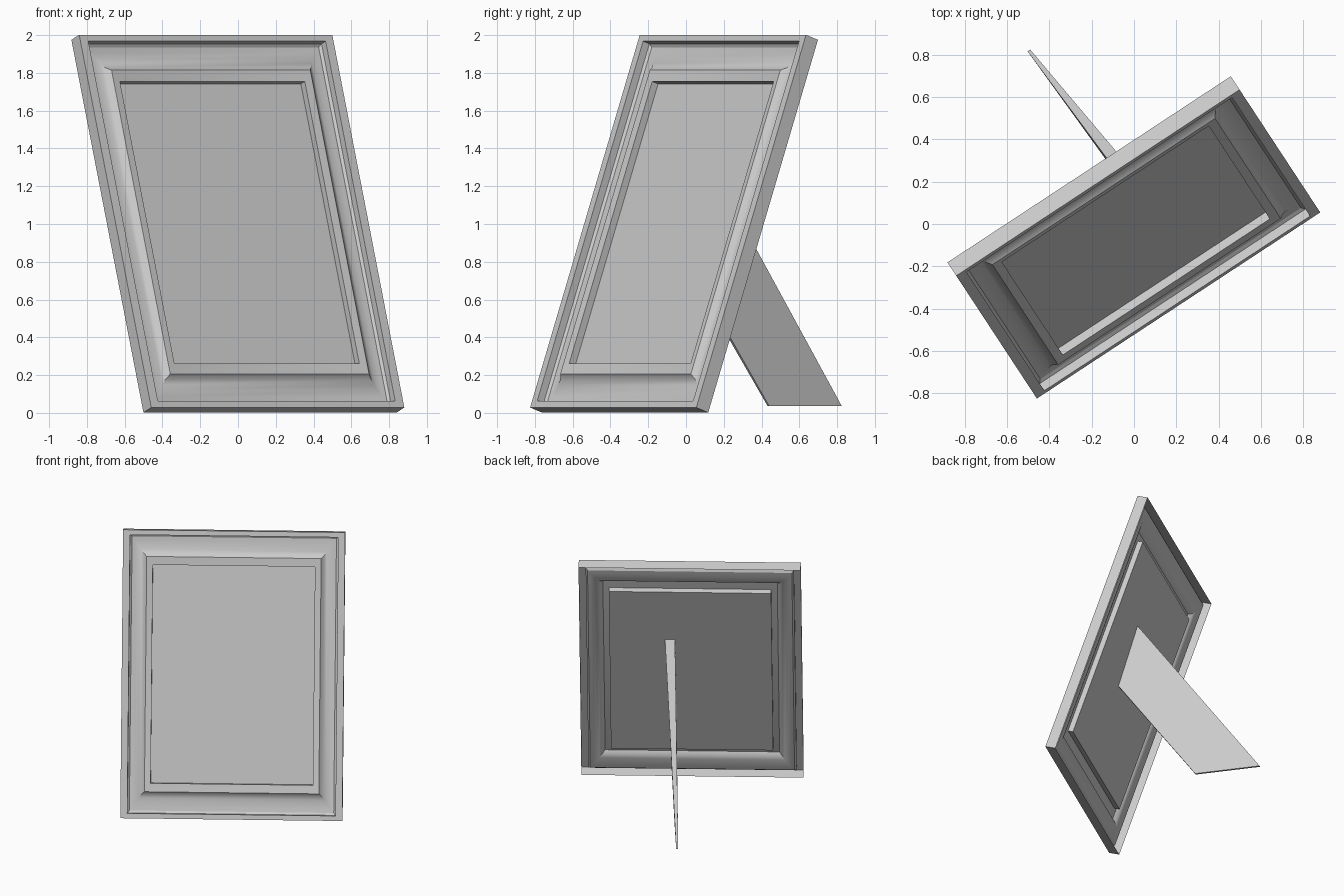
import bpy, bmesh, math
from mathutils import Matrix, Vector

if "Cube" in bpy.data.objects:
    bpy.data.objects.remove(bpy.data.objects["Cube"])

W, H = 1.603, 2.092          # outer width and height of the frame
YAW, TILT = math.radians(33.3), math.radians(19.4)

# Local axes: x across, y up the frame, z out of the front face
PLACE = (Matrix.Translation((0.02, -0.095, 1.015))
         @ Matrix.Rotation(YAW, 4, 'Z')
         @ Matrix.Rotation(math.pi / 2 - TILT, 4, 'X'))


def finish(name, bm, smooth=False):
    me = bpy.data.meshes.new(name)
    bm.to_mesh(me)
    bm.free()
    ob = bpy.data.objects.new(name, me)
    bpy.context.collection.objects.link(ob)
    ob.matrix_world = PLACE
    if smooth:
        bpy.ops.object.select_all(action='DESELECT')
        ob.select_set(True)
        bpy.context.view_layer.objects.active = ob
        bpy.ops.object.shade_smooth_by_angle(angle=math.radians(28))
    return ob


def ring(bm, dx, dy, depth):
    a, b = W / 2 - dx, H / 2 - dy
    return [bm.verts.new((sx * a, sy * b, -depth))
            for sx, sy in ((-1, -1), (1, -1), (1, 1), (-1, 1))]


# Moulding profile: side inset, top/bottom inset, depth behind the front
PROFILE = [
    (0, 0, 0.08), (0, 0, 0),                        # outer wall
    (0.05, 0.036, 0), (0.05, 0.036, 0.042),         # rim and inner step
    (0.064, 0.052, 0.054), (0.085, 0.08, 0.057),    # cove
    (0.11, 0.115, 0.055), (0.132, 0.145, 0.048), (0.15, 0.171, 0.038),
    (0.172, 0.193, 0.015), (0.216, 0.254, 0.022),   # ridge and sight edge
    (0.216, 0.254, 0.062),                          # recess wall
]
bm = bmesh.new()
rings = [ring(bm, *p) for p in PROFILE]
for r, q in zip(rings, rings[1:]):
    for i in range(4):
        j = (i + 1) % 4
        bm.faces.new((r[i], r[j], q[j], q[i]))
finish("frame_moulding", bm, smooth=True)

# Picture panel
bm = bmesh.new()
bm.faces.new(ring(bm, *PROFILE[-1]))
finish("picture_panel", bm)

# Rear stand: each corner is (up, out, left side, right side)
STAND = [
    (-0.575, -1.315, 0.063, 0.078),
    (-0.734, -0.865, 0.090, 0.105),
    (-0.163, -0.062, 0.110, 0.138),
    (0.313, -0.062, 0.113, 0.185),
]
bm = bmesh.new()
left = [bm.verts.new((s0, t, n)) for t, n, s0, s1 in STAND]
right = [bm.verts.new((s1, t, n)) for t, n, s0, s1 in STAND]
bm.faces.new(left)
bm.faces.new(right[::-1])
for i in range(4):
    j = (i + 1) % 4
    bm.faces.new((left[i], right[i], right[j], left[j]))
bmesh.ops.recalc_face_normals(bm, faces=bm.faces)
finish("rear_stand", bm)
